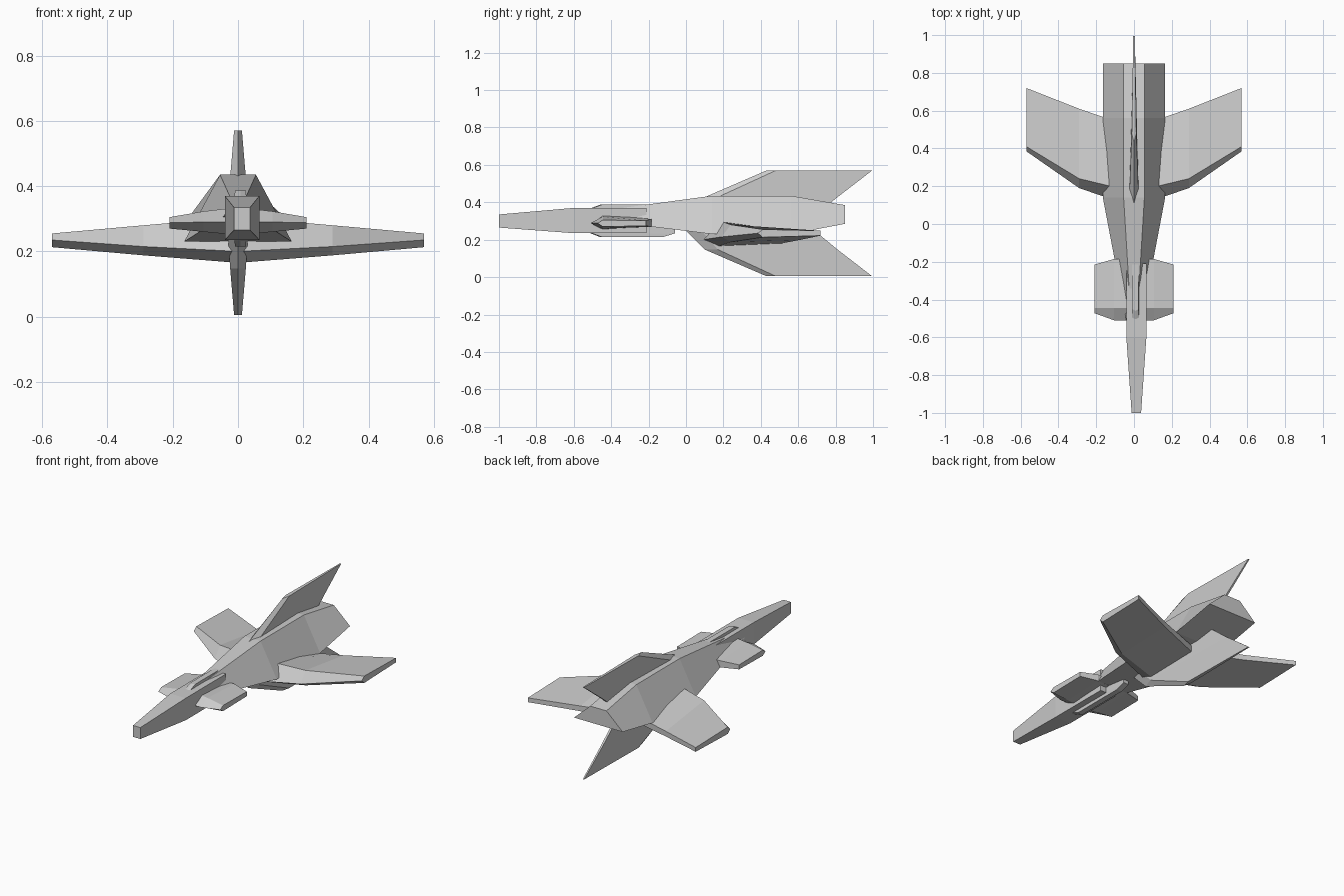
import bpy, bmesh
from mathutils import Vector

cube = bpy.data.objects.get("Cube")
if cube:
    bpy.data.objects.remove(cube, do_unlink=True)

grey = bpy.data.materials.new("hull grey")
grey.use_nodes = True
COLOUR = (0.6, 0.6, 0.6, 1)
grey.diffuse_color = COLOUR
grey.node_tree.nodes["Principled BSDF"].inputs["Base Color"].default_value = COLOUR


def loft(name, rings):
    """Skin a row of matching cross-sections and cap both ends."""
    bm = bmesh.new()
    rows = [[bm.verts.new(p) for p in ring] for ring in rings]
    n = len(rows[0])
    for a, b in zip(rows, rows[1:]):
        for i in range(n):
            j = (i + 1) % n
            bm.faces.new((a[i], a[j], b[j], b[i]))
    bm.faces.new(rows[0])
    bm.faces.new(rows[-1][::-1])
    bmesh.ops.recalc_face_normals(bm, faces=bm.faces)
    mesh = bpy.data.meshes.new(name)
    bm.to_mesh(mesh)
    bm.free()
    mesh.materials.append(grey)
    obj = bpy.data.objects.new(name, mesh)
    bpy.context.collection.objects.link(obj)
    return obj


def trapezoid(y, top_w, bottom_w, top, bottom, x=0):
    return [(x - bottom_w, y, bottom), (x + bottom_w, y, bottom),
            (x + top_w, y, top), (x - top_w, y, top)]


def blade(name, stations, direction, thickness_axis, origin):
    """Stations: span, lead, crest, trail, up, down, edge height, tail half thickness."""
    d, t, o = Vector(direction), Vector(thickness_axis), Vector(origin)
    rings = []
    for span, lead, crest, trail, up, down, edge, tail in stations:
        section = [(lead, edge), (crest, up), (trail, edge + tail),
                   (trail, edge - tail), (crest, down)]
        rings.append([o + d * span + t * h + Vector((0, y, 0)) for y, h in section])
    return loft(name, rings)


# Main body: wedge-shaped hull swelling toward the engine
loft("main_body", [
    trapezoid(-0.60, 0.01, 0.024, 0.335, 0.32),
    trapezoid(0.14, 0.055, 0.165, 0.435, 0.23),
    trapezoid(0.56, 0.055, 0.165, 0.435, 0.23),
    trapezoid(0.85, 0.055, 0.165, 0.385, 0.285),
])

# Nose: tapered box, slightly off centre
loft("nose", [
    trapezoid(-1.0, 0.025, 0.025, 0.335, 0.265, 0.0125),
    trapezoid(-0.6, 0.053, 0.053, 0.37, 0.235, 0.0125),
    trapezoid(-0.21, 0.053, 0.053, 0.37, 0.235, 0.0125),
])

# Main wings and small forward wings, one per side
wing = [
    (0.00, 0.09, 0.17, 0.51, 0.305, 0.165, 0.200, 0.020),
    (0.29, 0.19, 0.24, 0.61, 0.280, 0.188, 0.215, 0.016),
    (0.57, 0.385, 0.41, 0.72, 0.255, 0.213, 0.235, 0.013),
]
foreplane = [
    (0.00, -0.51, -0.445, -0.185, 0.335, 0.25, 0.29, 0.022),
    (0.105, -0.51, -0.445, -0.185, 0.323, 0.26, 0.29, 0.02),
    (0.21, -0.472, -0.445, -0.215, 0.305, 0.27, 0.288, 0.014),
]
for side, sign in (("left", 1), ("right", -1)):
    blade(side + "_wing", wing, (sign, 0, 0), (0, 0, 1), (0, 0, 0))
    blade(side + "_foreplane", foreplane, (sign, 0, 0), (0, 0, 1), (0, 0, 0))

# Upper and lower tail fins
fin = [
    (0.00, -0.04, 0.05, 0.64, 0.034, -0.034, 0, 0.008),
    (0.14, 0.10, 0.17, 0.81, 0.024, -0.024, 0, 0.006),
    (0.2825, 0.43, 0.48, 0.995, 0.012, -0.012, 0, 0.004),
]
for place, sign in (("upper", 1), ("lower", -1)):
    blade(place + "_tail_fin", fin, (0, 0, sign), (1, 0, 0), (0, 0, 0.2875))

# Narrow ridges above and below the nose
for place, sign, back in (("upper", 1, -0.2), ("lower", -1, -0.06)):
    ridge = [(0.0, -0.51, -0.50, back, 0.018, -0.018, 0, 0.018),
             (0.067, -0.51, -0.50, back, 0.018, -0.018, 0, 0.018),
             (0.086, -0.46, -0.45, back - (0.06 if sign < 0 else 0.01),
              0.017, -0.017, 0, 0.017)]
    blade(place + "_nose_ridge", ridge, (0, 0, sign), (1, 0, 0), (0.0075, 0, 0.301))
